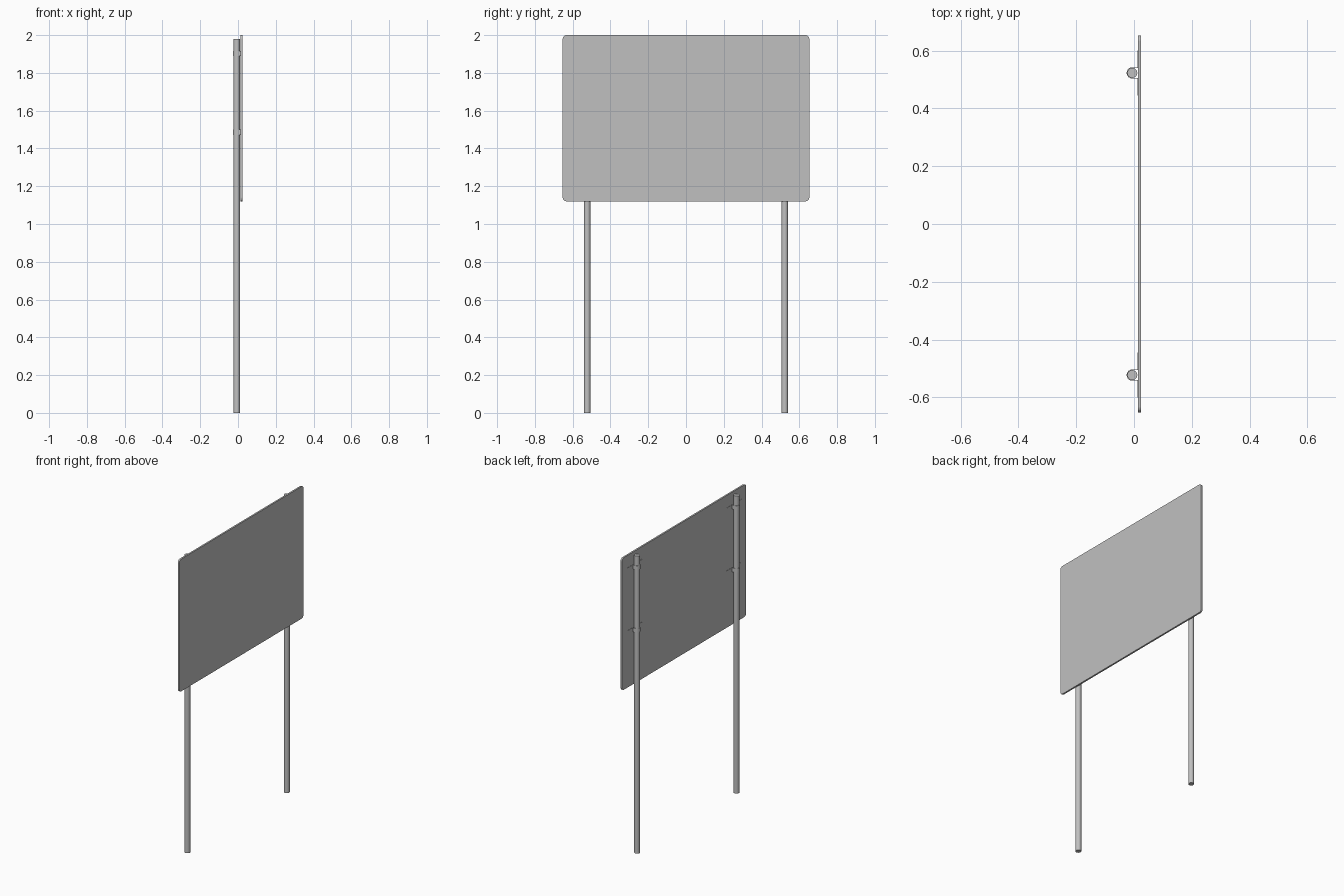
import bpy, bmesh, math

cube = bpy.data.objects.get("Cube")
if cube:
    bpy.data.objects.remove(cube, do_unlink=True)

# Single galvanised grey
grey = bpy.data.materials.new("galvanised_grey")
grey.use_nodes = True
colour = (0.53, 0.53, 0.53, 1)
grey.diffuse_color = colour
grey.node_tree.nodes["Principled BSDF"].inputs["Base Color"].default_value = colour

POST_X, POST_Y = -0.006, 0.523
POST_R, POST_H = 0.0175, 1.98
PANEL_BACK, PANEL_FRONT = 0.014, 0.025
PANEL_HALF, PANEL_LOW, PANEL_TOP, CORNER = 0.653, 1.12, 2.0, 0.02


def finish(name, bm):
    bmesh.ops.recalc_face_normals(bm, faces=bm.faces)
    mesh = bpy.data.meshes.new(name)
    bm.to_mesh(mesh)
    bm.free()
    mesh.materials.append(grey)
    obj = bpy.data.objects.new(name, mesh)
    bpy.context.collection.objects.link(obj)
    return obj


def make_panel():
    # Rounded rectangle outline, extruded towards +x
    bm = bmesh.new()
    verts = []
    corners = [(1, 1), (-1, 1), (-1, -1), (1, -1)]
    mid = (PANEL_LOW + PANEL_TOP) / 2
    half_h = (PANEL_TOP - PANEL_LOW) / 2
    for i, (sy, sz) in enumerate(corners):
        for k in range(6):
            a = math.pi / 2 * (i + k / 5)
            y = sy * (PANEL_HALF - CORNER) + CORNER * math.cos(a)
            z = mid + sz * (half_h - CORNER) + CORNER * math.sin(a)
            verts.append(bm.verts.new((PANEL_BACK, y, z)))
    face = bm.faces.new(verts)
    out = bmesh.ops.extrude_face_region(bm, geom=[face], use_keep_orig=True)
    moved = [g for g in out["geom"] if isinstance(g, bmesh.types.BMVert)]
    bmesh.ops.translate(bm, verts=moved, vec=(PANEL_FRONT - PANEL_BACK, 0, 0))
    return finish("sign_panel", bm)


def make_post(name, y):
    bm = bmesh.new()
    bmesh.ops.create_cone(bm, cap_ends=True, segments=16,
                          radius1=POST_R, radius2=POST_R, depth=POST_H)
    bmesh.ops.translate(bm, verts=bm.verts, vec=(POST_X, y, POST_H / 2))
    return finish(name, bm)


def make_clamp(name, y, z):
    # Strap bent round the post, with flat wings against the panel
    r, wing, height, thick = 0.0185, 0.078, 0.028, 0.002
    back = PANEL_BACK - thick / 2
    path = [(back, wing), (back, r)]
    for k in range(13):
        a = math.pi / 2 + math.pi * k / 12
        path.append((POST_X + r * math.cos(a), r * math.sin(a)))
    path += [(back, -r), (back, -wing)]
    bm = bmesh.new()
    rows = [[bm.verts.new((px, y + py, z + s * height / 2)) for s in (-1, 1)]
            for px, py in path]
    for a, b in zip(rows, rows[1:]):
        bm.faces.new((a[0], b[0], b[1], a[1]))
    obj = finish(name, bm)
    mod = obj.modifiers.new("strap_thickness", "SOLIDIFY")
    mod.thickness = thick
    mod.offset = 0
    return obj


make_panel()
smooth = []
for side, y in (("right", -POST_Y), ("left", POST_Y)):
    # The posts stand at the two ends of the panel
    smooth.append(make_post("post_" + side, y))
    for level, z in (("lower", 1.485), ("upper", 1.903)):
        make_clamp(f"clamp_{side}_{level}", y, z)

bpy.ops.object.select_all(action="DESELECT")
for obj in smooth:
    obj.select_set(True)
bpy.context.view_layer.objects.active = smooth[0]
bpy.ops.object.shade_smooth_by_angle(angle=math.radians(30))
